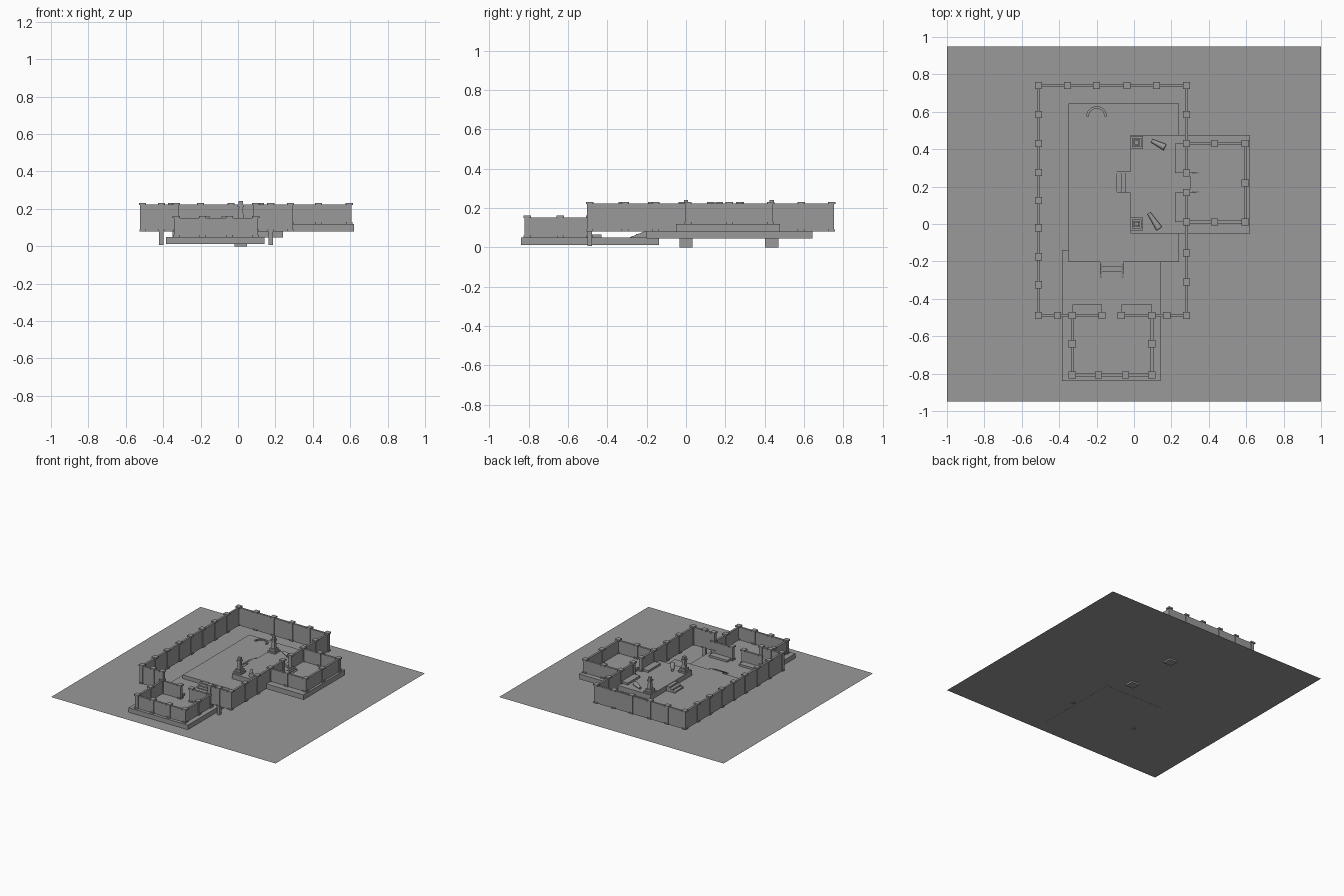
import bpy, bmesh, math
from mathutils import Matrix, Vector

if "Cube" in bpy.data.objects:
    bpy.data.objects.remove(bpy.data.objects["Cube"])

stone = bpy.data.materials.new("grey stone")
stone.use_nodes = True
GREY = (0.32, 0.32, 0.32, 1)
stone.diffuse_color = GREY
stone.node_tree.nodes["Principled BSDF"].inputs["Base Color"].default_value = GREY

GROUND, LOW, MID, HIGH = 0.013, 0.05, 0.08, 0.12


def finish(name, bm):
    mesh = bpy.data.meshes.new(name)
    bm.to_mesh(mesh)
    bm.free()
    mesh.materials.append(stone)
    obj = bpy.data.objects.new(name, mesh)
    bpy.context.collection.objects.link(obj)
    return obj


def box(bm, x, y, z):
    """Box from (min, max) pairs."""
    size = [b - a for a, b in (x, y, z)]
    mid = [(a + b) / 2 for a, b in (x, y, z)]
    bmesh.ops.create_cube(bm, size=1, matrix=Matrix.Translation(mid) @ Matrix.Diagonal((*size, 1)))


def block(name, x, y, z):
    bm = bmesh.new()
    box(bm, x, y, z)
    return finish(name, bm)


def square(bm, x, y, half, z0, z1):
    box(bm, (x - half, x + half), (y - half, y + half), (z0, z1))


def post(bm, x, y, z0, z1):
    square(bm, x, y, 0.013, z0, z1)
    square(bm, x, y, 0.017, z0, z0 + 0.01)
    square(bm, x, y, 0.019, z1 - 0.002, z1 + 0.01)


def wall(name, points, z0, z1, t=0.008):
    """Straight wall panels joining a row of capped posts."""
    bm = bmesh.new()
    for (ax, ay), (bx, by) in zip(points, points[1:]):
        xs, ys = sorted((ax, bx)), sorted((ay, by))
        box(bm, (xs[0] - t, xs[1] + t), (ys[0] - t, ys[1] + t), (z0, z1))
    for x, y in points:
        post(bm, x, y, z0, z1)
    return finish(name, bm)


def along_x(y, xs):
    return [(x, y) for x in xs]


def along_y(x, ys):
    return [(x, y) for y in ys]


def stairs(name, origin, angle, width, run, z0, z1, steps=3):
    """Steps climbing along local +y to the origin, with sloped side cheeks."""
    bm = bmesh.new()
    for i in range(steps):
        box(bm, (-width / 2, width / 2), (-run * (1 - i / steps), 0),
            (z0, z0 + (z1 - z0) * (i + 0.7) / steps))
    for side in (-1, 1):
        x = side * width / 2
        prof = [(-run - 0.01, z0), (0, z0), (0, z1), (-0.012, z1)]
        face = bm.faces.new([bm.verts.new((x - 0.005, y, z)) for y, z in prof])
        ext = bmesh.ops.extrude_face_region(bm, geom=[face])
        moved = [v for v in ext["geom"] if isinstance(v, bmesh.types.BMVert)]
        bmesh.ops.translate(bm, verts=moved, vec=(0.01, 0, 0))
    bm.transform(Matrix.Translation(origin) @ Matrix.Rotation(angle, 4, "Z"))
    bmesh.ops.recalc_face_normals(bm, faces=bm.faces)
    return finish(name, bm)


# Ground sheet
bm = bmesh.new()
bmesh.ops.create_grid(bm, x_segments=1, y_segments=1, size=1,
                      matrix=Matrix.Translation((0, 0, GROUND)) @ Matrix.Diagonal((1, 0.95, 1, 1)))
finish("ground", bm)

# Platforms
block("front_platform", (-0.385, 0.142), (-0.84, -0.138), (GROUND - 0.001, LOW))
block("main_platform", (-0.35, 0.24), (-0.203, 0.643), (0.046, MID))
block("side_platform", (-0.02, 0.62), (-0.05, 0.477), (MID - 0.001, HIGH))

# Outer courtyard walls
TOP = 0.222
W, E, S, N = -0.51, 0.28, -0.49, 0.74
wall("left_wall", along_y(W, [S, -0.325, -0.175, -0.02, 0.125, 0.275, 0.43, 0.585, N]), MID, TOP)
wall("back_wall", along_x(N, [W, -0.355, -0.2, -0.037, 0.12, E]), MID, TOP)
wall("right_wall_front", along_y(E, [S, -0.31, -0.155, 0.01]), MID, TOP)
wall("right_wall_back", along_y(E, [0.43, 0.585, N]), MID, TOP)
wall("front_wall_left", along_x(S, [W, -0.41, -0.33]), MID, TOP)
wall("front_wall_right", along_x(S, [0.095, 0.175, E]), MID, TOP)

# Posts carrying the front wall to the ground
bm = bmesh.new()
for x in (-0.41, 0.175):
    square(bm, x, S, 0.012, 0.007, TOP)
finish("front_wall_posts", bm)

# Front room
FT = 0.152
wall("front_room_outer_wall",
     along_y(-0.33, [S, -0.64]) + along_x(-0.808, [-0.33, -0.19, -0.045, 0.095])
     + along_y(0.095, [-0.64, S]), LOW, FT)
for side, xs in (("left", (-0.33, -0.172)), ("right", (-0.068, 0.095))):
    wall("front_room_gate_wall_" + side, along_x(S, xs), LOW, FT)
    block("front_ledge_" + side, xs, (-0.48, -0.43), (LOW - 0.002, 0.066))

# Side room
wall("side_room_outer_wall",
     along_x(0.01, [E, 0.43]) + along_y(0.595, [0.01, 0.22, 0.43])
     + along_x(0.43, [0.43, E]), HIGH, TOP)
for side, ys in (("front", (0.01, 0.168)), ("back", (0.272, 0.43))):
    wall("side_room_gate_wall_" + side, along_y(E, ys), HIGH, TOP)
    block("side_ledge_" + side, (0.218, 0.272), ys, (HIGH - 0.002, 0.136))

# Stairs
stairs("front_stairs", (-0.118, -0.203, 0), 0, 0.115, 0.075, LOW, MID)
stairs("side_stairs", (-0.02, 0.222, 0), -math.pi / 2, 0.105, 0.075, MID, HIGH)
stairs("room_stairs", (0.3, 0.222, 0), math.pi / 2, 0.1, 0.04, HIGH - 0.002, 0.14)

# Pedestals with tapering pillars
for name, y in (("front", 0.0), ("back", 0.436)):
    bm = bmesh.new()
    square(bm, 0.015, y, 0.034, 0, HIGH + 0.012)
    square(bm, 0.015, y, 0.025, HIGH, 0.15)
    bmesh.ops.create_cone(bm, cap_ends=True, segments=4, radius1=0.022, radius2=0.014, depth=0.07,
                          matrix=Matrix.Translation((0.015, y, 0.18)) @ Matrix.Rotation(math.pi / 4, 4, "Z"))
    square(bm, 0.015, y, 0.017, 0.21, 0.222)
    square(bm, 0.015, y, 0.011, 0.222, 0.242)
    finish(name + "_pillar", bm)

# Fallen tapering columns
for name, a, b in (("front", (0.08, 0.058), (0.135, -0.025)), ("back", (0.095, 0.445), (0.165, 0.41))):
    start, end = Vector((*a, 0.134)), Vector((*b, 0.138))
    d = end - start
    bm = bmesh.new()
    bmesh.ops.create_cone(bm, cap_ends=True, segments=12, radius1=0.01, radius2=0.018, depth=d.length,
                          matrix=Matrix.Translation((start + end) / 2)
                          @ d.to_track_quat("Z", "Y").to_matrix().to_4x4())
    finish(name + "_fallen_column", bm)

# Low half ring on the main platform
bm = bmesh.new()
rings = []
for i in range(13):
    a = math.pi * i / 12
    rings.append([bm.verts.new((-0.2 + r * math.cos(a), 0.575 + r * math.sin(a), z))
                  for r, z in ((0.042, MID), (0.055, MID), (0.055, 0.09), (0.042, 0.09))])
for p, q in zip(rings, rings[1:]):
    for k in range(4):
        bm.faces.new((p[k], p[(k + 1) % 4], q[(k + 1) % 4], q[k]))
bm.faces.new(rings[0])
bm.faces.new(rings[-1])
bmesh.ops.recalc_face_normals(bm, faces=bm.faces)
finish("half_ring", bm)
